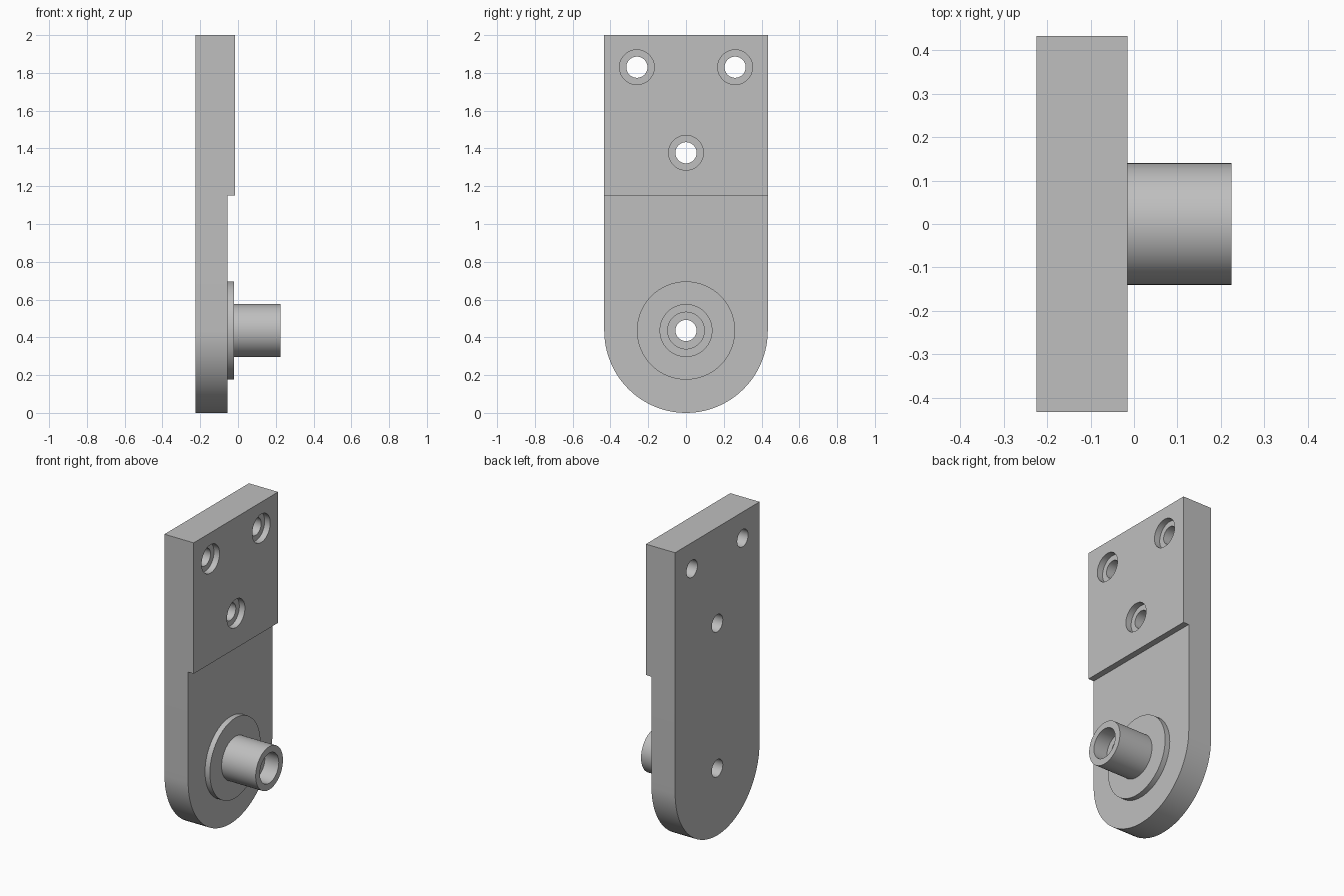
import bpy
import bmesh
import math

cube = bpy.data.objects.get("Cube")
if cube:
    bpy.data.objects.remove(cube, do_unlink=True)

grey = bpy.data.materials.new("machined grey")
grey.use_nodes = True
grey.diffuse_color = (0.52, 0.52, 0.52, 1)
grey.node_tree.nodes["Principled BSDF"].inputs["Base Color"].default_value = grey.diffuse_color

BACK, LOWER, UPPER, DISC, TIP = -0.225, -0.055, -0.015, -0.02, 0.225
HALF, STEP, PIVOT = 0.433, 1.15, 0.436


def extrude(name, outline, x0, x1):
    """Solid with a (y, z) outline, extruded along x."""
    bm = bmesh.new()
    face = bm.faces.new([bm.verts.new((x0, y, z)) for y, z in outline])
    top = bmesh.ops.extrude_face_region(bm, geom=[face])["geom"]
    verts = [v for v in top if isinstance(v, bmesh.types.BMVert)]
    bmesh.ops.translate(bm, verts=verts, vec=(x1 - x0, 0, 0))
    bmesh.ops.recalc_face_normals(bm, faces=bm.faces)
    mesh = bpy.data.meshes.new(name)
    bm.to_mesh(mesh)
    bm.free()
    mesh.materials.append(grey)
    obj = bpy.data.objects.new(name, mesh)
    bpy.context.collection.objects.link(obj)
    return obj


def cylinder(name, y, z, radius, x0, x1, sides=64):
    angles = [2 * math.pi * i / sides for i in range(sides)]
    return extrude(name, [(y + radius * math.cos(a), z + radius * math.sin(a))
                          for a in angles], x0, x1)


def combine(target, tool, operation):
    mod = target.modifiers.new(tool.name, "BOOLEAN")
    mod.operation = operation
    mod.solver = "EXACT"
    mod.object = tool
    bpy.context.view_layer.objects.active = target
    bpy.ops.object.modifier_apply(modifier=mod.name)
    bpy.data.objects.remove(tool, do_unlink=True)


# Back plate: square top and round lower end
arc = [math.pi + math.pi * i / 48 for i in range(49)]
outline = [(HALF * math.cos(a), PIVOT + PIVOT * math.sin(a)) for a in arc]
plate = extrude("mounting_plate", outline + [(HALF, 2), (-HALF, 2)], BACK, LOWER)

# Thicker upper pad, boss disc and spigot
pad = [(-HALF, STEP), (HALF, STEP), (HALF, 2), (-HALF, 2)]
combine(plate, extrude("upper_pad", pad, BACK, UPPER), "UNION")
combine(plate, cylinder("boss_disc", 0, PIVOT, 0.26, -0.1, DISC), "UNION")
combine(plate, cylinder("spigot", 0, PIVOT, 0.14, -0.1, TIP), "UNION")

# Counterbored screw holes, and the bored spigot
holes = [(-0.26, 1.83, 0.092, UPPER - 0.04), (0.26, 1.83, 0.092, UPPER - 0.04),
         (0, 1.377, 0.092, UPPER - 0.04), (0, PIVOT, 0.097, TIP - 0.1)]
for y, z, radius, floor in holes:
    combine(plate, cylinder("counterbore", y, z, radius, floor, 0.4), "DIFFERENCE")
    combine(plate, cylinder("through_hole", y, z, 0.056, -0.4, 0.4), "DIFFERENCE")

plate.select_set(True)
bpy.context.view_layer.objects.active = plate
bpy.ops.object.shade_smooth_by_angle(angle=math.radians(30))
